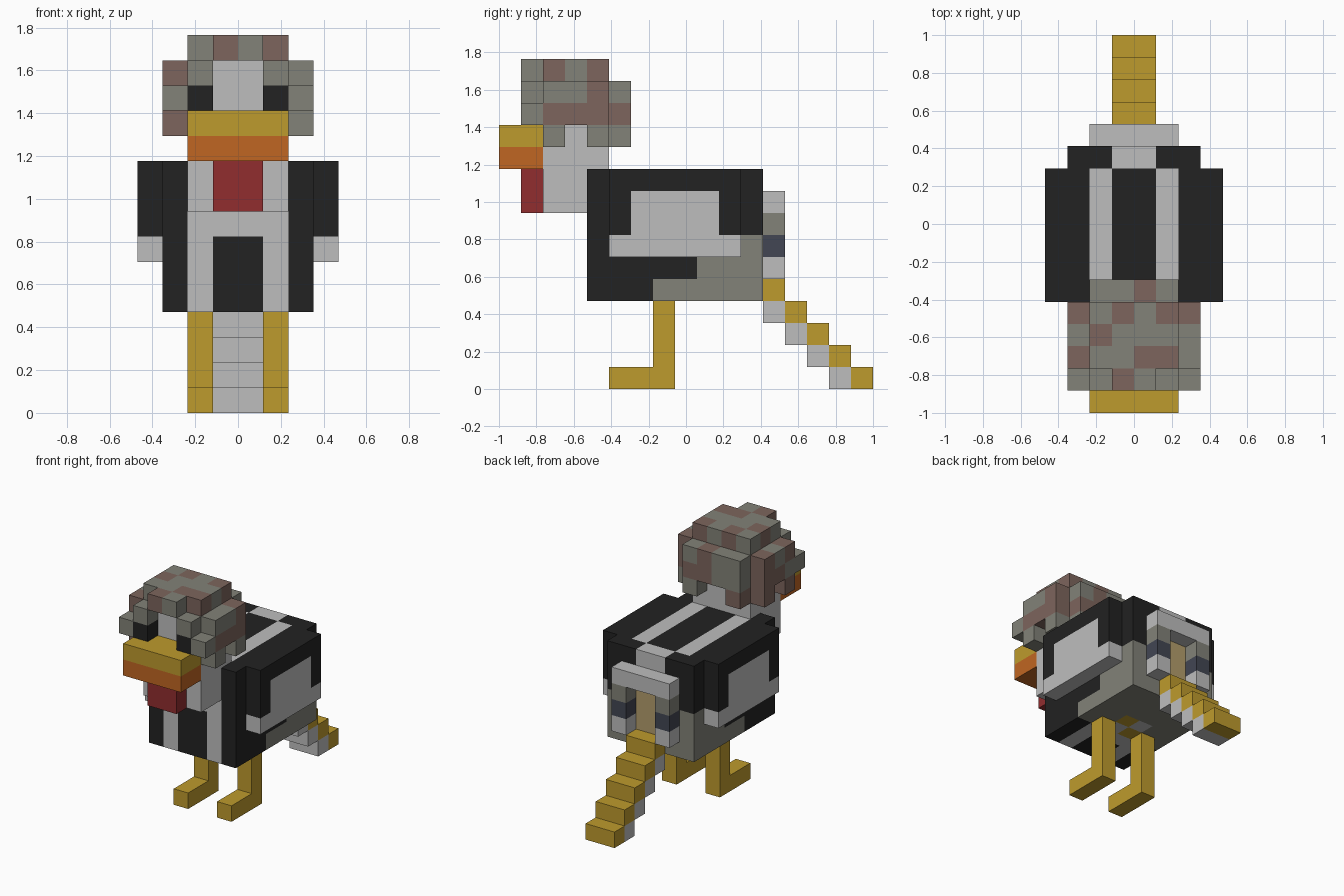
import bpy
import bmesh
from mathutils import Vector

UNIT = 2 / 17            # edge of one cube
OFFSET = Vector((0, -8.5, 0))

cube = bpy.data.objects.get("Cube")
if cube:
    bpy.data.objects.remove(cube, do_unlink=True)

# Palette, given as display RGB
PALETTE = {
    "black": (34, 34, 34),
    "light_grey": (190, 190, 190),
    "olive_grey": (130, 130, 120),
    "brown": (125, 101, 93),
    "yellow": (190, 155, 45),
    "orange": (192, 102, 34),
    "red": (145, 45, 47),
    "slate_blue": (66, 70, 83),
    "tan": (180, 158, 108),
}


def linear(value):
    c = value / 255
    return c / 12.92 if c < 0.04045 else ((c + 0.055) / 1.055) ** 2.4


def make_material(name, rgb):
    mat = bpy.data.materials.new(name)
    mat.use_nodes = True
    colour = tuple(linear(v) for v in rgb) + (1,)
    mat.diffuse_color = colour
    shader = mat.node_tree.nodes["Principled BSDF"]
    shader.inputs["Base Color"].default_value = colour
    shader.inputs["Roughness"].default_value = 0.9
    return mat


MATERIALS = {name: make_material(name, rgb) for name, rgb in PALETTE.items()}


def box(x, y, z):
    """Cells of a block, each axis a (start, end) pair."""
    return {(i, j, k) for i in range(*x) for j in range(*y) for k in range(*z)}


def mirrored(cells):
    return {(-1 - x, y, z) for x, y, z in cells}


def both(cells):
    return cells | mirrored(cells)


def build(name, cells, paint):
    """Outer skin of a set of cubes; paint is a colour or a rule per cell."""
    rule = paint if callable(paint) else lambda x, y, z: paint
    used = []
    bm = bmesh.new()
    for cell in sorted(cells):
        colour = rule(*cell)
        if colour not in used:
            used.append(colour)
        centre = Vector(cell) + Vector((0.5, 0.5, 0.5)) + OFFSET
        for axis in range(3):
            for side in (-1, 1):
                normal = Vector((0, 0, 0))
                normal[axis] = side
                if tuple(int(a + b) for a, b in zip(cell, normal)) in cells:
                    continue
                u = Vector((0, 0, 0))
                u[(axis + 1) % 3] = 0.5
                v = normal.cross(u)
                mid = centre + normal * 0.5
                corners = (mid - u - v, mid + u - v, mid + u + v, mid - u + v)
                face = bm.faces.new([bm.verts.new(c * UNIT) for c in corners])
                face.material_index = used.index(colour)
    bmesh.ops.remove_doubles(bm, verts=bm.verts[:], dist=UNIT * 0.01)
    bmesh.ops.dissolve_limit(bm, angle_limit=0.01, verts=bm.verts[:],
                             edges=bm.edges[:], delimit={'MATERIAL'})
    mesh = bpy.data.meshes.new(name)
    bm.to_mesh(mesh)
    bm.free()
    for colour in used:
        mesh.materials.append(MATERIALS[colour])
    obj = bpy.data.objects.new(name, mesh)
    bpy.context.collection.objects.link(obj)
    return obj


# Body: dark coat, pale stripes, olive belly and rump
def body_paint(x, y, z):
    middle = x in (-1, 0)
    stripe = x in (-2, 1)
    if y == 4:
        return "light_grey" if stripe or (middle and z >= 7) else "black"
    if z == 9:
        if (stripe and y < 11) or (middle and y == 11):
            return "light_grey"
        return "black"
    if y == 11 and middle and 5 <= z < 8:
        return "tan"
    if z == 4 and stripe and y < 7:
        return "light_grey"
    if z == 4 and middle and 6 <= y < 9:
        return "yellow" if y - x == 8 else "light_grey"
    if (z == 4 and y >= 7) or (z == 5 and y >= 9) or (z == 6 and y == 11):
        return "olive_grey"
    return "black"


build("body", box((-3, 3), (4, 12), (4, 10)), body_paint)


# Wings: dark frame around a pale panel
def wing_paint(x, y, z):
    panel = z == 6 or (z < 9 and 6 <= y < 10)
    return "light_grey" if panel else "black"


wing = box((3, 4), (5, 11), (6, 10))
build("left_wing", wing, wing_paint)
build("right_wing", mirrored(wing), wing_paint)

# Legs with long feet
leg = box((1, 2), (7, 8), (0, 4)) | box((1, 2), (5, 8), (0, 1))
build("left_leg", leg, "yellow")
build("right_leg", mirrored(leg), "yellow")

# Neck, face, wattle and beak
build("neck_and_face",
      box((-2, 2), (2, 4), (8, 14)) | box((-2, 2), (4, 5), (10, 14)),
      "light_grey")
build("wattle", box((-1, 1), (1, 2), (8, 10)), "red")
build("beak", box((-2, 2), (0, 2), (10, 12)),
      lambda x, y, z: "yellow" if z == 11 else "orange")
eye = box((1, 2), (1, 2), (12, 13))
build("left_eye", eye, "black")
build("right_eye", mirrored(eye), "black")

# Patchy cap: crown, brow, cheeks and nape
side = box((2, 3), (2, 5), (11, 14)) - box((2, 3), (3, 4), (11, 12))
brow = box((1, 2), (1, 2), (13, 14)) | box((2, 3), (1, 2), (12, 13))
crown = box((-2, 2), (2, 5), (14, 15)) | box((-1, 1), (1, 2), (14, 15))
nape = box((-2, 2), (5, 6), (11, 14)) - box((-1, 1), (5, 6), (11, 12))
BROWN = (
    box((2, 3), (2, 5), (12, 13)) | box((1, 3), (4, 5), (13, 15))
    | box((0, 2), (2, 3), (14, 15)) | box((-3, -2), (3, 5), (12, 13))
    | box((0, 1), (5, 6), (12, 14))
    | {(-1, 1, 14), (-2, 3, 14), (-1, 4, 14), (-3, 2, 13), (-3, 4, 13),
       (-3, 2, 11), (-3, 4, 11), (1, 5, 12), (-2, 5, 11)}
)
build("cap", both(side | brow) | crown | nape,
      lambda *cell: "brown" if cell in BROWN else "olive_grey")

# Rump frame with banded posts
BANDS = {8: "light_grey", 7: "olive_grey", 6: "slate_blue", 5: "light_grey"}
build("rump_frame",
      box((-2, 2), (12, 13), (8, 9)) | both(box((1, 2), (12, 13), (5, 8))),
      lambda x, y, z: BANDS[z])

# Tail: stairs going down to the ground, yellow above and pale below
tail = set()
for step in range(5):
    top = 5 - step
    tail |= box((-1, 1), (12 + step, 13 + step), (max(top - 2, 0), top))
build("tail", tail,
      lambda x, y, z: "yellow" if y + z == 16 else "light_grey")
